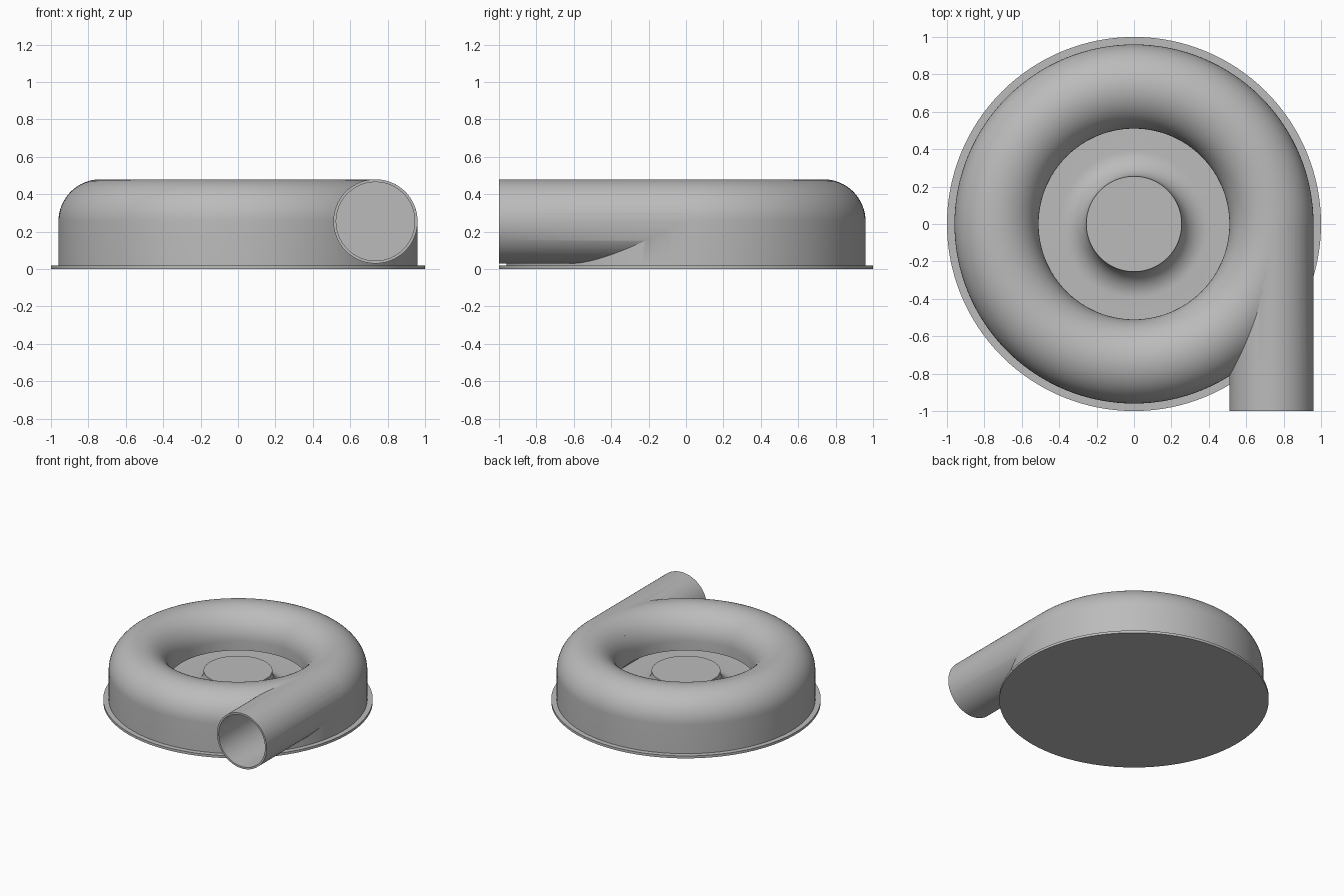
import bpy, bmesh, math
from mathutils import Matrix

old = bpy.data.objects.get("Cube")
if old:
    bpy.data.objects.remove(old, do_unlink=True)

grey = bpy.data.materials.new("plain grey")
grey.use_nodes = True
colour = (0.5, 0.5, 0.5, 1)
grey.diffuse_color = colour
grey.node_tree.nodes["Principled BSDF"].inputs["Base Color"].default_value = colour

MID, AXIS_Z = 0.735, 0.255      # centre of the channel's round section
OUTER, BORE = 0.225, 0.21
LIP_Z, FLOOR_Z = 0.18, 0.115


def arc(cx, cz, r, a0, a1, n):
    steps = [math.radians(a0 + (a1 - a0) * i / n) for i in range(n + 1)]
    return [(cx + r * math.cos(a), cz + r * math.sin(a)) for a in steps]


def finish(bm, name):
    bmesh.ops.remove_doubles(bm, verts=bm.verts, dist=1e-5)
    bmesh.ops.recalc_face_normals(bm, faces=bm.faces)
    mesh = bpy.data.meshes.new(name)
    bm.to_mesh(mesh)
    bm.free()
    ob = bpy.data.objects.new(name, mesh)
    bpy.context.collection.objects.link(ob)
    mesh.materials.append(grey)
    return ob


def lathe(name, profile, closed, steps=128):
    """Spin an (r, z) profile about the vertical axis."""
    bm = bmesh.new()
    vs = [bm.verts.new((r, 0, z)) for r, z in profile]
    pairs = list(zip(vs, vs[1:])) + ([(vs[-1], vs[0])] if closed else [])
    edges = [bm.edges.new(p) for p in pairs]
    bmesh.ops.spin(bm, geom=vs + edges, cent=(0, 0, 0), axis=(0, 0, 1),
                   angle=math.tau, steps=steps, use_merge=True)
    return finish(bm, name)


def pipe(name, radius, y0, y1):
    bm = bmesh.new()
    place = Matrix.Translation((MID, (y0 + y1) / 2, AXIS_Z)) @ Matrix.Rotation(math.pi / 2, 4, 'X')
    bmesh.ops.create_cone(bm, cap_ends=True, segments=96, radius1=radius,
                          radius2=radius, depth=y1 - y0, matrix=place)
    return finish(bm, name)


def combine(target, other, operation):
    mod = target.modifiers.new(operation, 'BOOLEAN')
    mod.operation, mod.object, mod.solver = operation, other, 'EXACT'
    bpy.context.view_layer.objects.active = target
    bpy.ops.object.modifier_apply(modifier=mod.name)
    bpy.data.objects.remove(other, do_unlink=True)


def smooth(ob):
    bpy.ops.object.select_all(action='DESELECT')
    ob.select_set(True)
    bpy.context.view_layer.objects.active = ob
    bpy.ops.object.shade_smooth_by_angle(angle=math.radians(30))


# Domed ring housing with tangential outlet pipe
housing = lathe("volute_housing",
                [(MID + OUTER, 0.015)] + arc(MID, AXIS_Z, OUTER, 0, 180, 32)
                + [(MID - OUTER, LIP_Z), (MID, LIP_Z), (MID, 0.015)], True)
combine(housing, pipe("outlet_pipe", OUTER, -1, 0), 'UNION')

# Hollow channel and bore
cavity = lathe("channel_cutter",
               [(MID + BORE, 0)] + arc(MID, AXIS_Z, BORE, 0, 180, 32)
               + [(MID - BORE, 0)], True)
combine(housing, cavity, 'DIFFERENCE')
combine(housing, pipe("bore_cutter", BORE, -1.1, 0), 'DIFFERENCE')
smooth(housing)

# Central hub flaring into the channel floor
hub = lathe("hub_and_floor",
            [(0, 0.01), (0, AXIS_Z), (0.255, AXIS_Z)]
            + arc(0.395, AXIS_Z, 0.14, 180, 270, 16)
            + arc(MID + BORE - 0.065, 0.18, 0.065, 270, 360, 8)
            + [(MID + BORE, 0.01)], False)
combine(hub, pipe("floor_cutter", BORE, -1.1, 0), 'DIFFERENCE')
smooth(hub)

# Round base flange
plate = lathe("base_plate", [(0, 0), (1, 0), (1, 0.02), (0, 0.02)], False)
smooth(plate)
